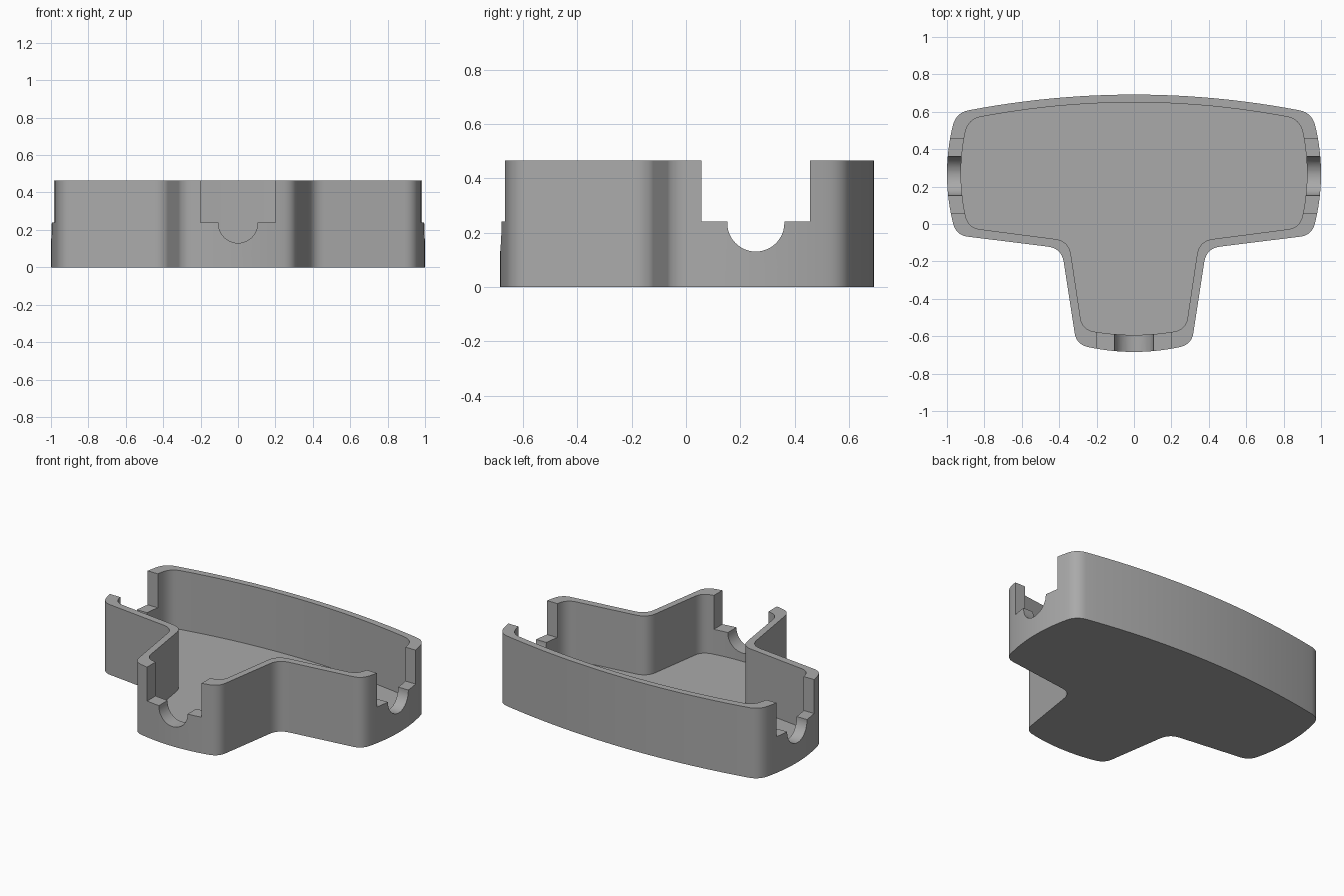
import bpy, bmesh, math
from mathutils import Vector, Matrix

cube = bpy.data.objects.get("Cube")
if cube:
    bpy.data.objects.remove(cube, do_unlink=True)

HEIGHT, FLOOR = 0.465, 0.075

grey = bpy.data.materials.new("plain grey")
grey.use_nodes = True
colour = (0.4, 0.4, 0.4, 1)
grey.diffuse_color = colour
grey.node_tree.nodes["Principled BSDF"].inputs["Base Color"].default_value = colour


def outline(half, back_bulge):
    """Closed outline from right-half corners: x, y, corner cut, bulge of the next edge."""
    ring = [(Vector((x, y)), cut, bulge) for x, y, cut, bulge in half]
    next_bulges = [back_bulge] + [c[3] for c in half[:-1]]
    for (x, y, cut, _), bulge in reversed(list(zip(half, next_bulges))):
        ring.append((Vector((-x, y)), cut, bulge))
    # Bowed edges, trimmed at both ends
    edges = []
    for i, (a, cut_a, bulge) in enumerate(ring):
        b, cut_b, _ = ring[(i + 1) % len(ring)]
        d = b - a
        normal = Vector((-d.y, d.x)).normalized()
        start, end = cut_a / d.length, 1 - cut_b / d.length
        steps = 24 if bulge else 1
        ts = [start + (end - start) * k / steps for k in range(steps + 1)]
        edges.append([a + d * t + normal * bulge * 4 * t * (1 - t) for t in ts])
    # Rounded corners between the edges
    pts = []
    for i, edge in enumerate(edges):
        j = (i + 1) % len(ring)
        p, c, q = edge[-1], ring[j][0], edges[j][0]
        pts += edge
        for k in range(1, 8):
            t = k / 8
            pts.append(p * (1 - t) ** 2 + c * 2 * t * (1 - t) + q * t * t)
    return pts


def prism(name, pts, low, high, turn=Matrix()):
    """Extrude a flat profile from low to high, then turn it."""
    bm = bmesh.new()
    face = bm.faces.new([bm.verts.new((x, y, low)) for x, y in pts])
    new = bmesh.ops.extrude_face_region(bm, geom=[face])["geom"]
    bmesh.ops.translate(bm, vec=(0, 0, high - low),
                        verts=[g for g in new if isinstance(g, bmesh.types.BMVert)])
    bmesh.ops.transform(bm, matrix=turn, verts=bm.verts)
    bmesh.ops.recalc_face_normals(bm, faces=bm.faces)
    mesh = bpy.data.meshes.new(name)
    bm.to_mesh(mesh)
    bm.free()
    mesh.materials.append(grey)
    obj = bpy.data.objects.new(name, mesh)
    bpy.context.collection.objects.link(obj)
    return obj


# Solid T-shaped body
tray = prism("tray", outline([
    (0.95, 0.595, 0.065, 0.05), (0.95, -0.06, 0.06, 0),
    (0.387, -0.13, 0.075, 0), (0.308, -0.643, 0.06, 0.041)], 0.097), 0, HEIGHT)

# Hollow inside
cavity = prism("cavity_cutter", outline([
    (0.885, 0.56, 0.065, 0.04), (0.885, -0.02, 0.06, 0),
    (0.348, -0.09, 0.075, 0), (0.277, -0.563, 0.06, 0.03)], 0.09), FLOOR, 1)

# Stepped opening with a half-round cable seat
seat = [(0.105 * math.cos(a), 0.235 + 0.105 * math.sin(a))
        for a in [math.pi * (1 + k / 24) for k in range(25)]]
notch = [(-0.2, 0.6), (-0.2, 0.24), (-0.105, 0.24)] + seat + [
    (0.105, 0.24), (0.2, 0.24), (0.2, 0.6)]
upright = Matrix.Rotation(math.pi / 2, 4, "X")
sideways = (Matrix.Translation((0, 0.257, 0))
            @ Matrix.Rotation(math.pi / 2, 4, "Z") @ upright)
cutters = [cavity,
           prism("front_notch_cutter", notch, 0.45, 1, upright),
           prism("side_notch_cutter", notch, -1.2, 1.2, sideways)]

for cutter in cutters:
    cutter.hide_render = True
    cutter.hide_set(True)
    cut = tray.modifiers.new(cutter.name, "BOOLEAN")
    cut.operation = "DIFFERENCE"
    cut.solver = "EXACT"
    cut.object = cutter

# Apply the cuts, remove the cutters and smooth the curved walls
bpy.ops.object.select_all(action="DESELECT")
bpy.context.view_layer.objects.active = tray
tray.select_set(True)
for name in [m.name for m in tray.modifiers]:
    bpy.ops.object.modifier_apply(modifier=name)
for cutter in cutters:
    bpy.data.objects.remove(cutter, do_unlink=True)
bpy.ops.object.shade_smooth_by_angle(angle=math.radians(30))
